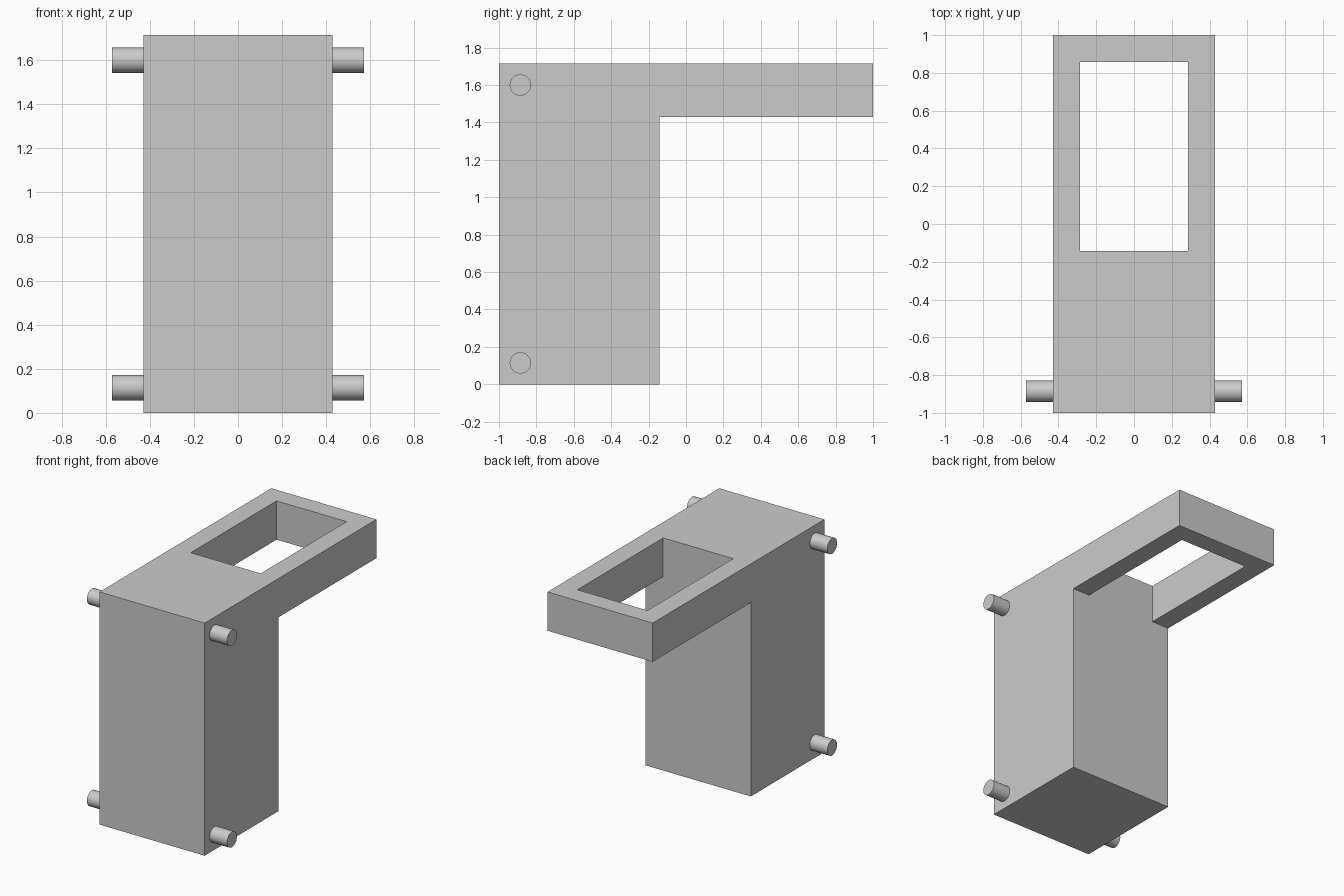
import bpy, bmesh, math
from itertools import product
from mathutils import Vector

cube = bpy.data.objects.get("Cube")
if cube:
    bpy.data.objects.remove(cube, do_unlink=True)

U = 1 / 7  # design module

grey = bpy.data.materials.new("plain grey")
grey.use_nodes = True
colour = (0.6, 0.6, 0.6, 1)
grey.diffuse_color = colour
grey.node_tree.nodes["Principled BSDF"].inputs["Base Color"].default_value = colour

# Body: upright block with an open rectangular frame reaching back from its top
xs = [-3 * U, -2 * U, 2 * U, 3 * U]
ys = [-1, -U, 6 * U, 1]
zs = [0, 10 * U, 12 * U]


def filled(i, j, k):
    if not (0 <= i < 3 and 0 <= j < 3 and 0 <= k < 2):
        return False
    return j == 0 or (k == 1 and (j == 2 or i != 1))


bm = bmesh.new()
for cell in product(range(3), range(3), range(2)):
    if not filled(*cell):
        continue
    for axis, side in product(range(3), (0, 1)):
        neighbour = list(cell)
        neighbour[axis] += 2 * side - 1
        if filled(*neighbour):
            continue
        # outer wall of this cell, wound to face outwards
        b, c = (axis + 1) % 3, (axis + 2) % 3
        corners = []
        for db, dc in ((0, 0), (1, 0), (1, 1), (0, 1)):
            n = list(cell)
            n[axis] += side
            n[b] += db
            n[c] += dc
            corners.append(bm.verts.new((xs[n[0]], ys[n[1]], zs[n[2]])))
        bm.faces.new(corners if side else corners[::-1])
bmesh.ops.remove_doubles(bm, verts=bm.verts, dist=0.0001)
bmesh.ops.dissolve_limit(bm, angle_limit=0.01, verts=bm.verts, edges=bm.edges)
mesh = bpy.data.meshes.new("body_with_frame")
bm.to_mesh(mesh)
bm.free()
mesh.materials.append(grey)
body = bpy.data.objects.new("body_with_frame", mesh)
bpy.context.collection.objects.link(body)

# Pegs: two on each side, near the front edge
for side, sx in (("left", 1), ("right", -1)):
    for level, z in (("lower", 0.8 * U), ("upper", 11.2 * U)):
        bpy.ops.mesh.primitive_cylinder_add(
            vertices=32, radius=0.4 * U, depth=U,
            location=Vector((sx * 3.5 * U, -1 + 0.8 * U, z)),
            rotation=(0, math.pi / 2, 0))
        peg = bpy.context.object
        peg.name = f"{level}_{side}_peg"
        peg.data.materials.append(grey)
        bpy.ops.object.shade_smooth_by_angle(angle=math.radians(30))
